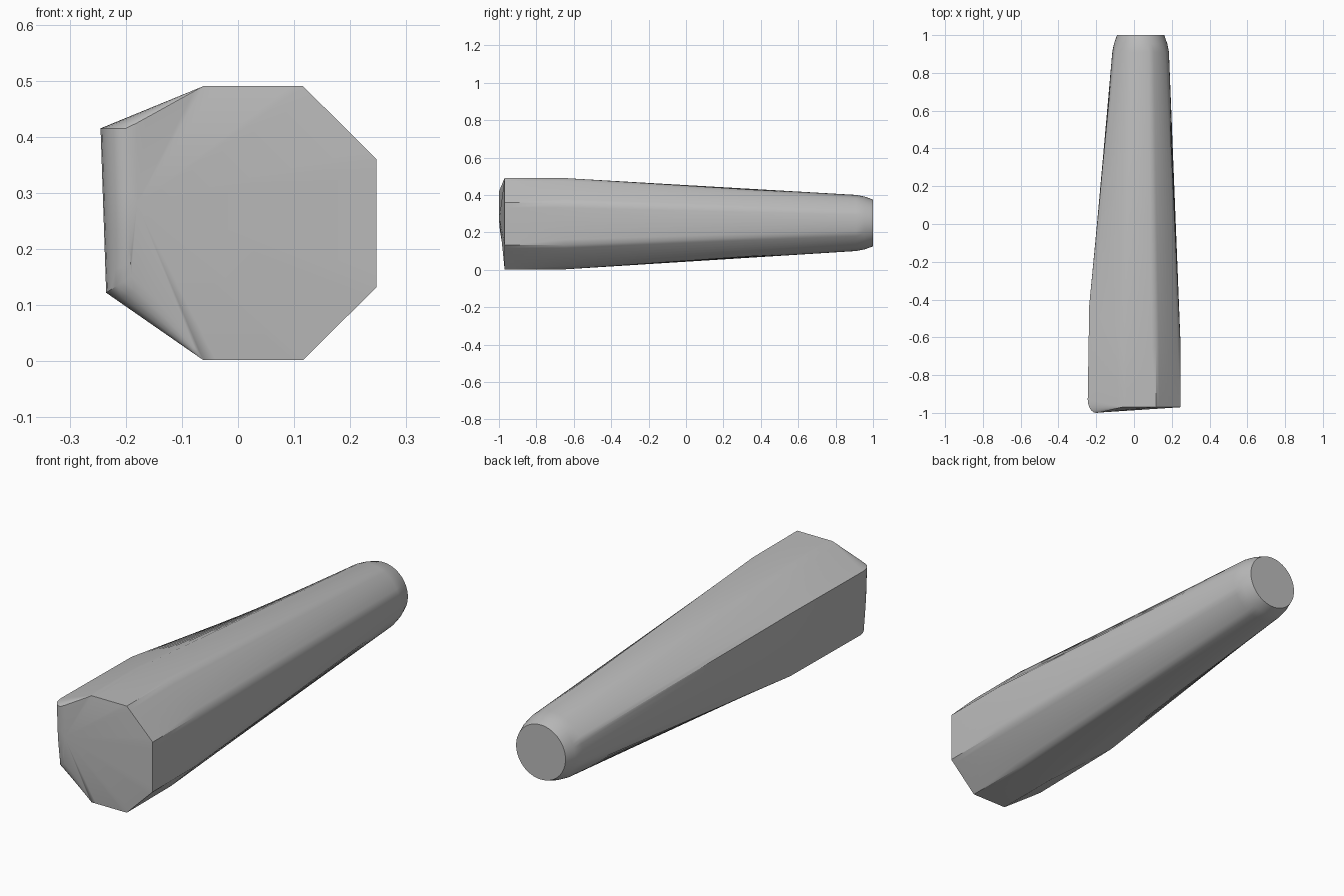
import bpy, bmesh, math

cube = bpy.data.objects.get("Cube")
if cube:
    bpy.data.objects.remove(cube, do_unlink=True)

grey = bpy.data.materials.new("plain grey")
grey.use_nodes = True
COLOUR = (0.5, 0.5, 0.5, 1)
grey.diffuse_color = COLOUR
grey.node_tree.nodes["Principled BSDF"].inputs["Base Color"].default_value = COLOUR

# Octagonal butt section (x, z), counter-clockwise from the lower +x corner
OCTAGON = [(.247, .132), (.247, .36), (.116, .49), (-.062, .49),
           (-.245, .415), (-.235, .122), (-.062, .002), (.116, .002)]
STEPS = 8
CENTRE = (.035, .25)


def lerp(a, b, t):
    return a + (b - a) * t


# Sample the octagon, with the matching angle on the round end
samples = []
for i, (x0, z0) in enumerate(OCTAGON):
    x1, z1 = OCTAGON[(i + 1) % 8]
    for s in range(STEPS):
        t = s / STEPS
        angle = math.radians(-22.5 + 45 * (i + t))
        samples.append((lerp(x0, x1, t), lerp(z0, z1, t), angle))


def left_weight(x):
    return min(1, max(0, (-.062 - x) / .173))


def round_ring(y, radius):
    return [(CENTRE[0] + radius * math.cos(a), y, CENTRE[1] + radius * math.sin(a))
            for x, z, a in samples]


def shoulder_ring():
    # The flat sides end a little further back on the -x side
    return [(x + .008 * left_weight(x), lerp(-.65, -.43, left_weight(x)), z)
            for x, z, a in samples]


def butt_ring(t):
    # Quarter-round front edge that fades out towards the flat +x side
    ring = []
    for x, z, a in samples:
        w = left_weight(x)
        tip = lerp(-.985, -1, min(1, max(0, (z - .12) / .14)))
        turn = t * math.pi / 2
        y = lerp(lerp(-.97, -.93, w), lerp(-.97, tip, w), math.sin(turn))
        inset = w * (1 - math.cos(turn))
        ring.append((x + .045 * inset, y, z + .03 * inset * max(0, (.2 - z) / .08)))
    return ring


# Loft the handle from the butt to the round end
rings = [butt_ring(k / 5) for k in range(5, -1, -1)]
rings += [shoulder_ring(), round_ring(.91, .15), round_ring(.955, .141), round_ring(1, .125)]

bm = bmesh.new()
loops = [[bm.verts.new(p) for p in ring] for ring in rings]
count = len(samples)
for a, b in zip(loops, loops[1:]):
    for i in range(count):
        j = (i + 1) % count
        bm.faces.new((a[i], a[j], b[j], b[i]))

# Shallow butt face and flat round end
peak = bm.verts.new((-.18, -.998, .28))
for i in range(count):
    bm.faces.new((peak, loops[0][(i + 1) % count], loops[0][i]))
bm.faces.new(loops[-1])
bmesh.ops.remove_doubles(bm, verts=bm.verts[:], dist=.0005)
bmesh.ops.recalc_face_normals(bm, faces=bm.faces[:])

mesh = bpy.data.meshes.new("tapered_handle")
bm.to_mesh(mesh)
bm.free()
mesh.materials.append(grey)
handle = bpy.data.objects.new("tapered_handle", mesh)
bpy.context.collection.objects.link(handle)
bpy.ops.object.select_all(action='DESELECT')
handle.select_set(True)
bpy.context.view_layer.objects.active = handle
bpy.ops.object.shade_smooth_by_angle(angle=math.radians(32))
